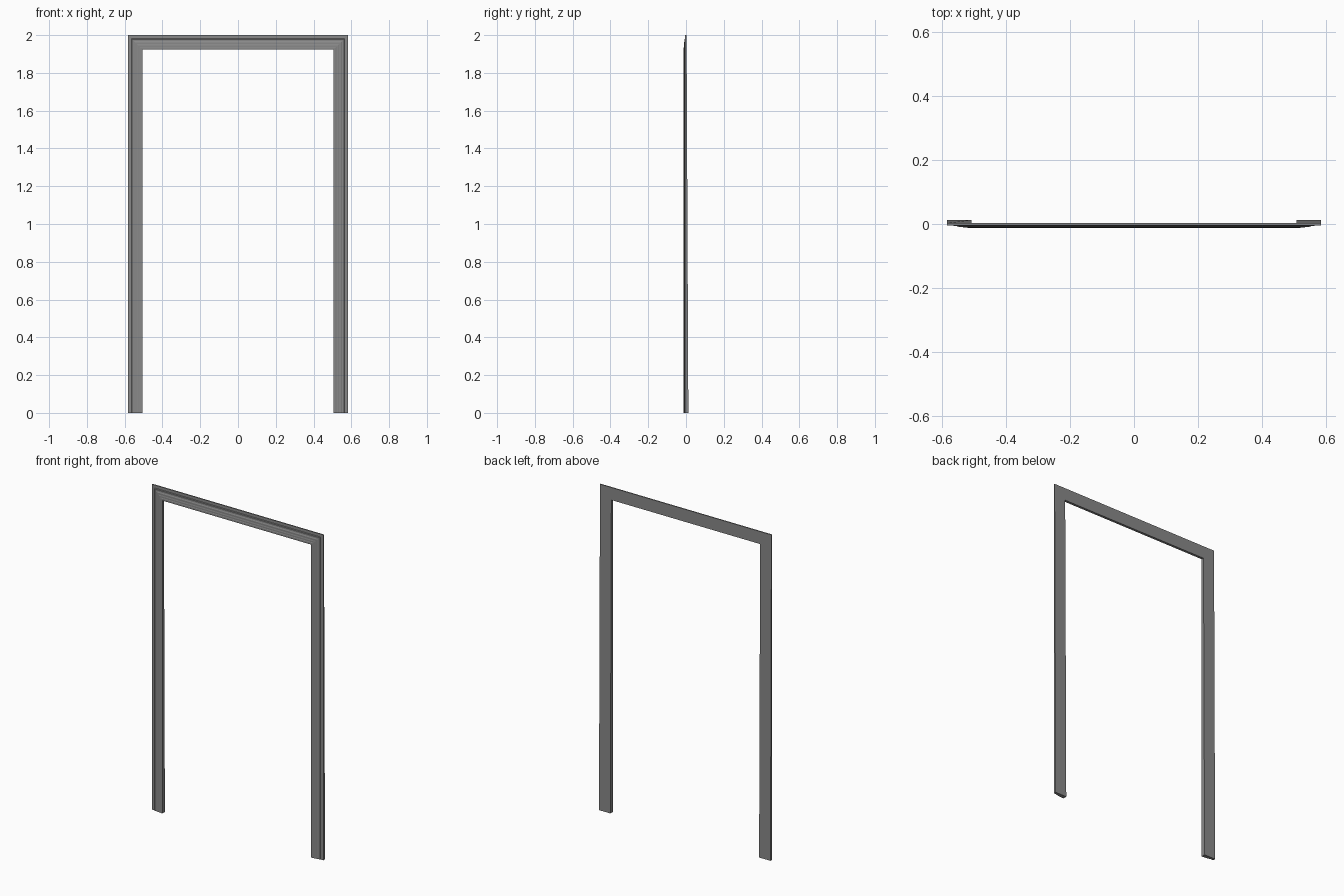
import bpy
import bmesh

cube = bpy.data.objects.get("Cube")
if cube:
    bpy.data.objects.remove(cube, do_unlink=True)

HALF_WIDTH, HEIGHT = 0.583, 2.0
BACK_TOP, BACK_FOOT = 0.003, 0.0125   # legs thicken toward the floor

# Moulding section: distance in from the outer edge, front depth
section = [(0, -0.004), (0.018, -0.004), (0.022, -0.007), (0.032, -0.007),
           (0.038, -0.0095), (0.048, -0.0095), (0.054, -0.011),
           (0.062, -0.011), (0.066, -0.0125), (0.077, -0.0125)]

# Painted finish
paint = bpy.data.materials.new("grey_paint")
paint.use_nodes = True
grey = (0.25, 0.25, 0.25, 1)
paint.diffuse_color = grey
paint.node_tree.nodes["Principled BSDF"].inputs["Base Color"].default_value = grey


def ring(bm, side, at_foot):
    """One closed section, square at the foot or mitred at the corner."""
    back = BACK_FOOT if at_foot else BACK_TOP
    points = section + [(section[-1][0], back), (0, back)]
    return [bm.verts.new((side * (HALF_WIDTH - d), y, 0 if at_foot else HEIGHT - d))
            for d, y in points]


# Door casing: both legs and the header swept as one mitred moulding
bm = bmesh.new()
rings = [ring(bm, side, foot) for side, foot in
         ((-1, True), (-1, False), (1, False), (1, True))]
for a, b in zip(rings, rings[1:]):
    for i in range(len(a)):
        j = (i + 1) % len(a)
        bm.faces.new((a[i], a[j], b[j], b[i]))
bm.faces.new(rings[0])
bm.faces.new(rings[-1])
bmesh.ops.recalc_face_normals(bm, faces=bm.faces)

mesh = bpy.data.meshes.new("door_casing")
bm.to_mesh(mesh)
bm.free()
mesh.materials.append(paint)
casing = bpy.data.objects.new("door_casing", mesh)
bpy.context.collection.objects.link(casing)
